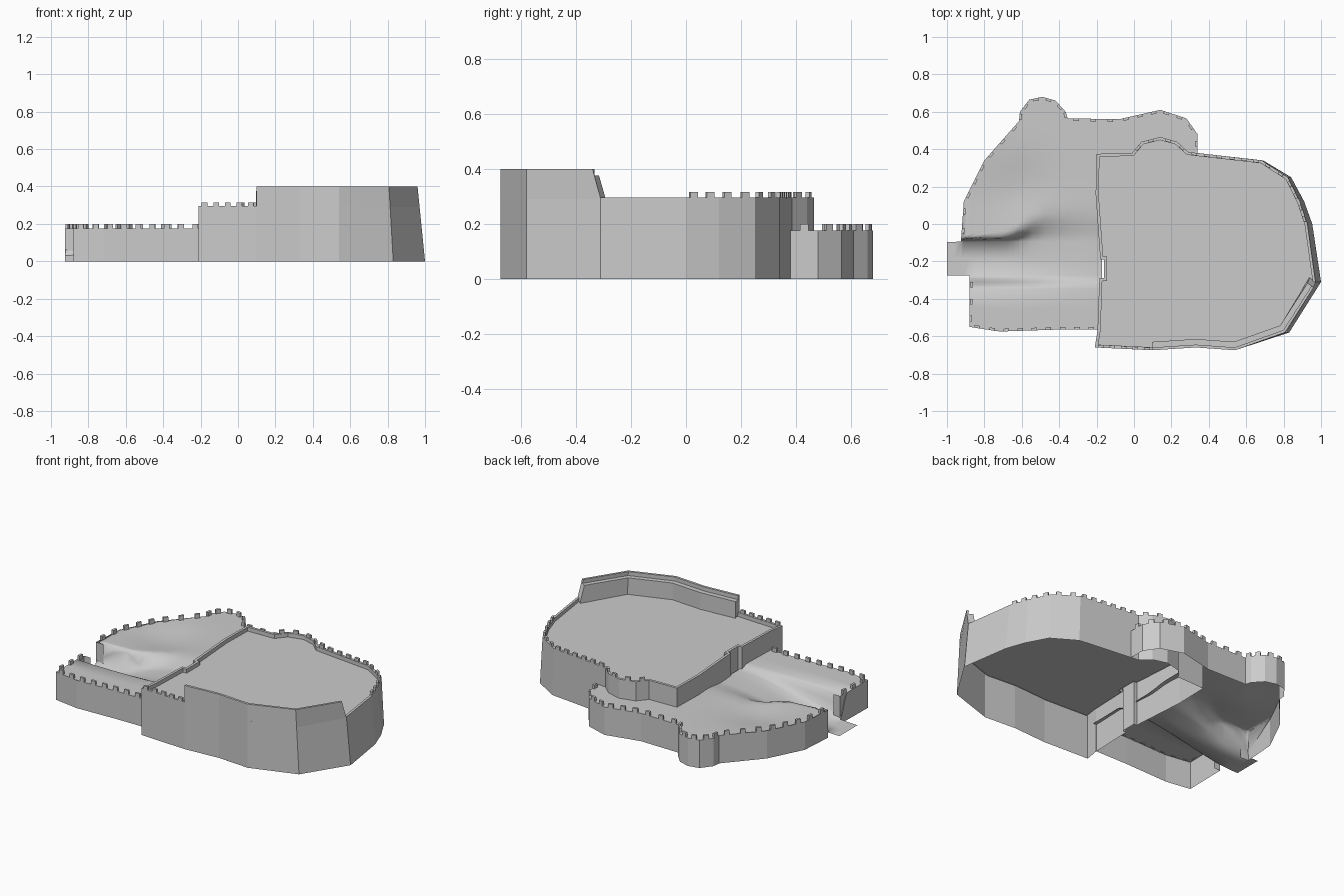
import bpy, bmesh, math
from mathutils import Vector

if "Cube" in bpy.data.objects:
    bpy.data.objects.remove(bpy.data.objects["Cube"])


def make(name, bm, weld=True):
    if weld:
        bmesh.ops.remove_doubles(bm, verts=bm.verts, dist=0.0005)
    me = bpy.data.meshes.new(name)
    bm.to_mesh(me)
    bm.free()
    ob = bpy.data.objects.new(name, me)
    bpy.context.collection.objects.link(ob)
    return ob


def lean(p):
    # the eastern walls batter inward as they rise
    return Vector((p[0] - 0.25 * max(0, p[0] - 0.6) * p[2], p[1], p[2]))


def offset(path, d, closed):
    # mitred offset to the left of the travel direction
    pts, out = [Vector(p) for p in path], []
    n = len(pts)
    for i, p in enumerate(pts):
        dirs = []
        if closed or i > 0:
            dirs.append((p - pts[i - 1]).normalized())
        if closed or i < n - 1:
            dirs.append((pts[(i + 1) % n] - p).normalized())
        norms = [Vector((-v.y, v.x)) for v in dirs]
        m = sum(norms, Vector((0, 0))).normalized()
        out.append(p + m * d / max(0.5, m.dot(norms[0])))
    return out


def sweep(name, path, profile, closed=False, caps=False):
    bm = bmesh.new()
    rows = [[bm.verts.new(lean((p.x, p.y, z))) for p in offset(path, d, closed)]
            for d, z in profile]
    n = len(path)
    for a, b in zip(rows, rows[1:]):
        for i in range(n if closed else n - 1):
            j = (i + 1) % n
            bm.faces.new((a[i], a[j], b[j], b[i]))
    if caps:
        bm.faces.new([r[0] for r in rows])
        bm.faces.new([r[-1] for r in reversed(rows)])
    return make(name, bm, False)


def merlons(name, path, z, h, step, w=0.03, t=0.014):
    # evenly spaced blocks along the wall edge
    bm = bmesh.new()
    for a, b in zip(path, path[1:]):
        a, b = Vector(a), Vector(b)
        d = b - a
        count = max(1, round(d.length / step))
        u = d.normalized()
        v = Vector((-u.y, u.x))
        for k in range(count):
            c = a + d * (k + 0.5) / count
            ring = [c - u * w / 2, c + u * w / 2, c + u * w / 2 + v * t, c - u * w / 2 + v * t]
            lo = [bm.verts.new(lean((p.x, p.y, z - 0.003))) for p in ring]
            hi = [bm.verts.new(lean((p.x, p.y, z + h))) for p in ring]
            bm.faces.new(hi)
            for i in range(4):
                j = (i + 1) % 4
                bm.faces.new((lo[i], lo[j], hi[j], hi[i]))
    return make(name, bm, False)


def plate(name, pts, z):
    bm = bmesh.new()
    bm.faces.new([bm.verts.new(lean((p[0], p[1], z))) for p in pts])
    return make(name, bm)


# Upper ward: outline, wall with low parapet, floor
front = [(-0.21, -0.66), (0.1, -0.675)]
tall = [(0.1, -0.675), (0.33, -0.66), (0.54, -0.675), (0.83, -0.58), (1.0, -0.31)]
back = [(0.953, 0.0), (0.91, 0.12), (0.84, 0.25), (0.69, 0.34), (0.29, 0.385),
        (0.23, 0.44), (0.14, 0.465), (0.04, 0.44), (-0.01, 0.38)]
west = [(-0.2, 0.375), (-0.205, 0.16), (-0.18, -0.19), (-0.16, -0.19),
        (-0.16, -0.29), (-0.185, -0.29), (-0.195, -0.57)]
upper = front + tall[1:] + back + west
sweep("upper_wall", upper, [(0, 0), (0, 0.295), (0.016, 0.295), (0.016, 0.265)], closed=True)
plate("upper_floor", offset(upper, 0.016, True), 0.27)
merlons("upper_front_merlons", front, 0.295, 0.02, 0.065)
merlons("upper_back_merlons", back, 0.295, 0.02, 0.072)

# Tall front wall with an inner walkway and a sloped east end
shield = sweep("tall_front_wall", tall,
               [(0, 0.29), (0, 0.4), (0.015, 0.4), (0.015, 0.375), (0.045, 0.375), (0.045, 0.27)],
               caps=True)
for v in shield.data.vertices:
    if v.co.y > -0.4 and v.co.z > 0.36:
        v.co.y -= 0.03

# Lower ward walls with merlons
H = 0.175
north = [(0.34, 0.38), (0.34, 0.48), (0.28, 0.565), (0.14, 0.61), (-0.08, 0.56),
         (-0.355, 0.565), (-0.365, 0.6), (-0.42, 0.66), (-0.49, 0.68), (-0.56, 0.665),
         (-0.61, 0.6), (-0.615, 0.55), (-0.8, 0.34), (-0.91, 0.12), (-0.925, -0.09)]
south = [(-0.875, -0.28), (-0.88, -0.55), (-0.72, -0.575), (-0.42, -0.565), (-0.19, -0.565)]
sweep("lower_north_wall", north + [(-0.87, -0.092)], [(0, 0), (0, H)])
sweep("lower_south_wall", [(-0.83, -0.28)] + south, [(0, 0), (0, H)])
merlons("lower_north_merlons", north, H, 0.025, 0.085)
merlons("lower_south_merlons", south, H, 0.025, 0.085)
plate("lower_back_floor", north[:5] + [(-0.2, 0.562), (-0.2, 0.375), (0.0, 0.38)], H)


# Lower ward ground: a sunken road ramp between raised banks
def smooth(t):
    t = min(1, max(0, t))
    return t * t * (3 - 2 * t)


def border(x, pts):
    for (x0, y0), (x1, y1) in zip(pts, pts[1:]):
        if x0 <= x <= x1:
            return y0 + (y1 - y0) * (x - x0) / max(1e-6, x1 - x0)
    return pts[0][1] if x < pts[0][0] else pts[-1][1]


def ground(x, y):
    road = 0.028 + 0.125 * smooth((x + 0.98) / 0.8)
    if y > -0.185:
        width = 0.02 + 0.16 * smooth((x + 0.72) / 0.3)
        b = smooth((y + 0.095) / width)
    else:
        b = smooth((-0.275 - y) / 0.07)
    r2 = ((x + 0.62) / 0.2) ** 2 + ((y - 0.18) / 0.17) ** 2
    return road + (H - road) * b - 0.025 * b * math.exp(-r2)


north_edge = north[::-1][:12]
south_edge = south[1:]
xs = sorted({p[0] for p in north_edge if p[0] < -0.17} | {-1, -0.96, -0.88}
            | {-0.85 + 0.034 * i for i in range(21)})
bm = bmesh.new()
cols = []
for x in xs:
    yn, ys = border(x, north_edge), border(x, south_edge)
    rows = [ys + (-0.275 - ys) * t for t in (0, 0.4, 0.75, 0.82, 0.88, 0.94, 1)]
    rows += [-0.185, -0.095]
    rows += [-0.095 + (yn + 0.095) * t for t in (0.03, 0.06, 0.1, 0.15, 0.2, 0.28, 0.36,
                                                0.45, 0.55, 0.65, 0.75, 0.85, 1)]
    cols.append([bm.verts.new((x, y, ground(x, y))) for y in rows])
for x, a, b in zip(xs, cols, cols[1:]):
    for k in range(len(a) - 1):
        if (k < 6 and x < -0.881) or (k >= 8 and x < -0.926):
            continue
        bm.faces.new((a[k], b[k], b[k + 1], a[k + 1]))
bmesh.ops.delete(bm, geom=[v for v in bm.verts if not v.link_faces], context='VERTS')
for f in bm.faces:
    f.smooth = True
make("lower_ground_and_road", bm)
